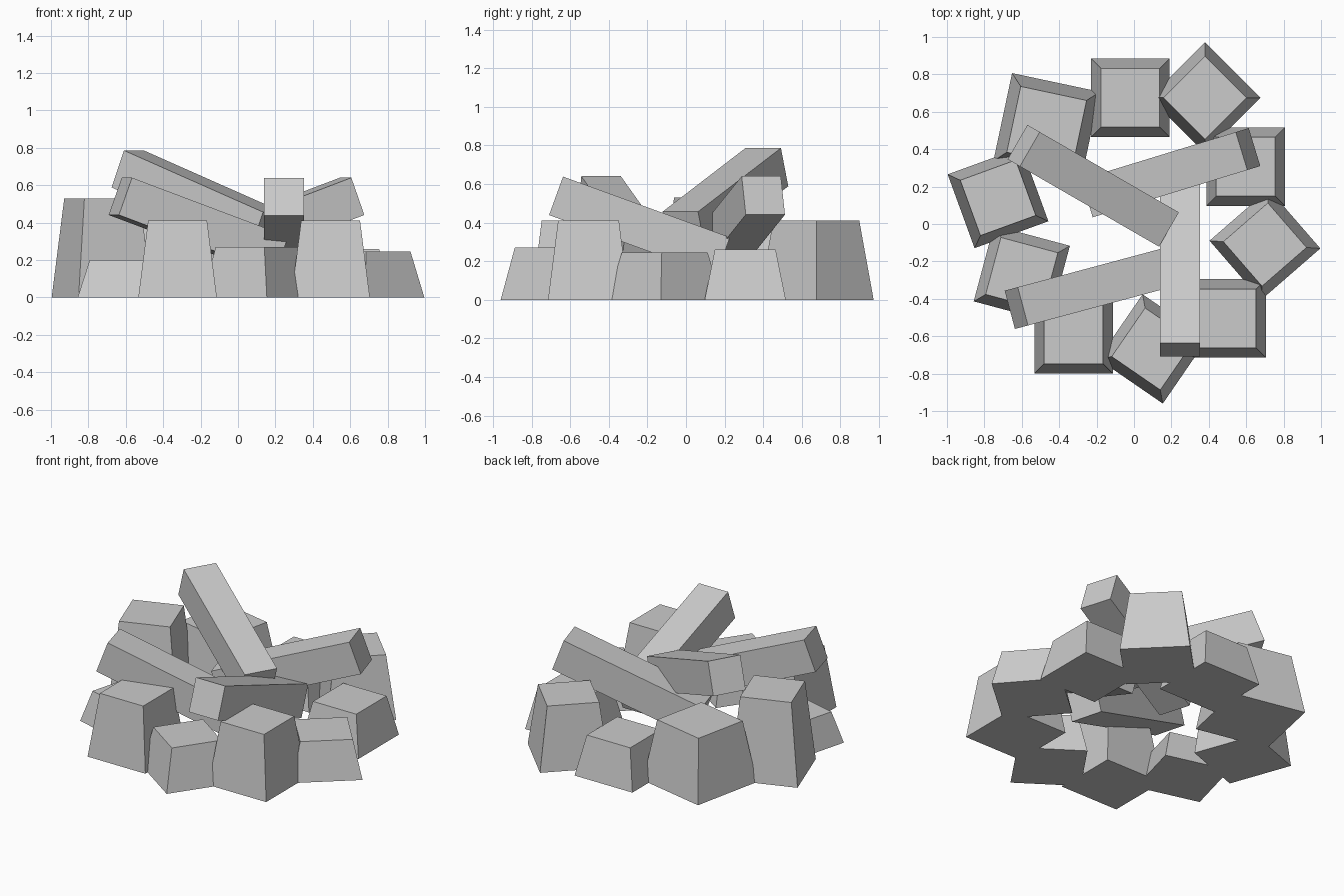
import bpy, bmesh
from math import radians
from mathutils import Matrix, Vector

if "Cube" in bpy.data.objects:
    bpy.data.objects.remove(bpy.data.objects["Cube"])

grey = bpy.data.materials.new("plain grey")
grey.diffuse_color = (0.6, 0.6, 0.6, 1)
grey.use_nodes = True
grey.node_tree.nodes["Principled BSDF"].inputs["Base Color"].default_value = grey.diffuse_color


def make_block(name, size, offset, matrix, top_scale=1.0):
    """Box with an optionally narrowed top, shifted by offset, then placed by matrix."""
    bm = bmesh.new()
    bmesh.ops.create_cube(bm, size=1)
    for v in bm.verts:
        if v.co.z > 0:
            v.co.x *= top_scale
            v.co.y *= top_scale
        v.co = Vector(a * b for a, b in zip(v.co, size)) + Vector(offset)
    mesh = bpy.data.meshes.new(name)
    bm.to_mesh(mesh)
    bm.free()
    mesh.materials.append(grey)
    obj = bpy.data.objects.new(name, mesh)
    obj.matrix_world = matrix
    bpy.context.collection.objects.link(obj)


# Ring of tapered stones: x, y, turn in degrees, height, base width
stones = [
    (-0.02, 0.675, 0, 0.26, 0.42),
    (0.38, 0.675, 45, 0.41, 0.42),
    (0.597, 0.307, 0, 0.26, 0.42),
    (0.70, -0.11, 41, 0.245, 0.42),
    (0.495, -0.505, 0, 0.41, 0.42),
    (0.10, -0.668, 55.5, 0.27, 0.42),
    (-0.323, -0.59, 0, 0.41, 0.42),
    (-0.60, -0.265, -15, 0.20, 0.42),
    (-0.727, 0.14, 20, 0.53, 0.42),
    (-0.467, 0.522, -12, 0.40, 0.48),
]
for i, (x, y, turn, h, w) in enumerate(stones):
    m = Matrix.Translation((x, y, 0)) @ Matrix.Rotation(radians(turn), 4, 'Z')
    make_block(f"ring_stone_{i + 1}", (w, w, h), (0, 0, h / 2), m, 0.75)

# Square logs leaning inwards: middle of the upper outer edge, heading, downward tilt
LOG_LEN, LOG_W = 0.92, 0.212
logs = [
    ((0.246, -0.637, 0.638), 90, 20),
    ((0.575, 0.39, 0.64), 197, 20),
    ((-0.557, 0.40, 0.786), -30, 21),
    ((-0.594, -0.44, 0.64), 15, 20),
]
for i, (pos, heading, tilt) in enumerate(logs):
    m = (Matrix.Translation(pos) @ Matrix.Rotation(radians(heading), 4, 'Z')
         @ Matrix.Rotation(radians(tilt), 4, 'Y'))
    make_block(f"log_{i + 1}", (LOG_LEN, LOG_W, LOG_W), (LOG_LEN / 2, 0, -LOG_W / 2), m)
